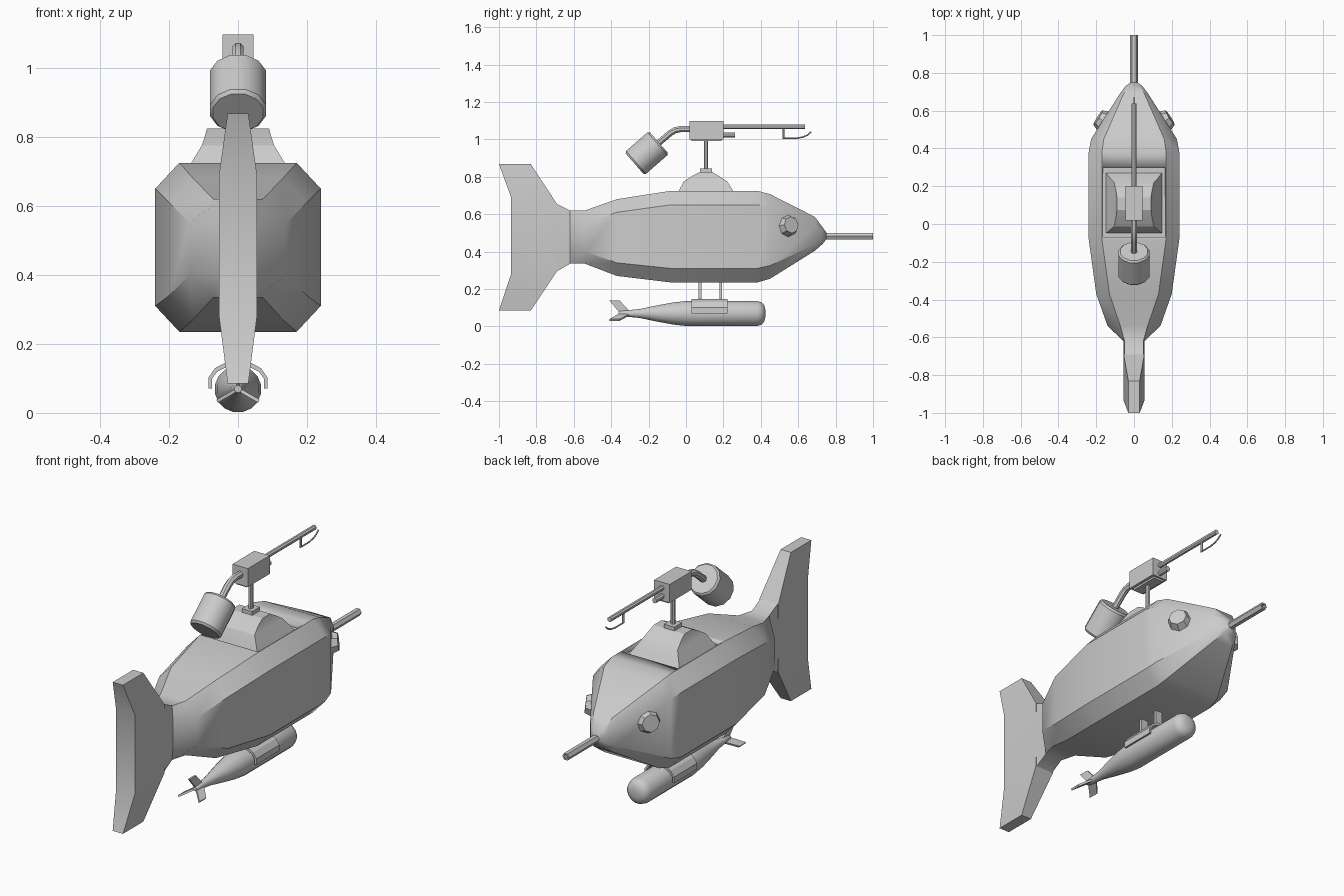
import bpy, bmesh, math
from mathutils import Vector

if "Cube" in bpy.data.objects:
    bpy.data.objects.remove(bpy.data.objects["Cube"])


def finish(ob, angle=32):
    bpy.ops.object.select_all(action='DESELECT')
    ob.select_set(True)
    bpy.context.view_layer.objects.active = ob
    bpy.ops.object.shade_smooth_by_angle(angle=math.radians(angle))
    return ob


def loft(name, rings, angle=32):
    """Skin a list of equal-length point rings and cap both ends."""
    bm = bmesh.new()
    vs = [[bm.verts.new(p) for p in r] for r in rings]
    n = len(rings[0])
    for a, b in zip(vs, vs[1:]):
        for i in range(n):
            j = (i + 1) % n
            bm.faces.new((a[i], a[j], b[j], b[i]))
    bm.faces.new(vs[0][::-1])
    bm.faces.new(vs[-1])
    bmesh.ops.recalc_face_normals(bm, faces=bm.faces)
    me = bpy.data.meshes.new(name)
    bm.to_mesh(me)
    bm.free()
    ob = bpy.data.objects.new(name, me)
    bpy.context.collection.objects.link(ob)
    return finish(ob, angle)


def pipe(name, pts, radii, n=8, axis=None, phase=0.5, angle=32):
    """Round section swept along (y, z) points in the centre plane."""
    if not isinstance(radii, (list, tuple)):
        radii = [radii] * len(pts)
    P = [Vector((0, y, z)) for y, z in pts]
    rings = []
    for k, p in enumerate(P):
        t = Vector((0, *axis)) if axis else P[min(k + 1, len(P) - 1)] - P[max(k - 1, 0)]
        t.normalize()
        up = Vector((0, -t.z, t.y))
        ring = []
        for i in range(n):
            a = 2 * math.pi * (i + phase) / n
            ring.append(p + radii[k] * (Vector((math.cos(a), 0, 0)) + up * math.sin(a)))
        rings.append(ring)
    return loft(name, rings, angle)


def box(name, x, y, z):
    (x0, x1), (y0, y1), (z0, z1) = x, y, z
    return loft(name, [[(x0, y0, h), (x1, y0, h), (x1, y1, h), (x0, y1, h)] for h in (z0, z1)])


# Hull: octagonal sections (y, half width, half flat, bottom, lower side, upper side, top)
sections = [
    (-0.69, .055, .050, .295, .38, .57, .655),
    (-0.62, .055, .050, .335, .40, .55, .62),
    (-0.54, .140, .072, .335, .40, .55, .62),
    (-0.37, .200, .130, .270, .34, .61, .68),
    (-0.08, .240, .170, .235, .31, .65, .725),
    (0.38, .240, .170, .235, .31, .65, .725),
    (0.45, .227, .160, .255, .325, .638, .707),
    (0.69, .075, .055, .405, .44, .54, .585),
    (0.73, .045, .030, .440, .46, .515, .53),
    (0.75, .018, .012, .465, .475, .495, .503)]
hull = loft("hull", [[(t, y, zb), (w, y, zl), (w, y, zu), (t, y, zt),
                      (-t, y, zt), (-w, y, zu), (-w, y, zl), (-t, y, zb)]
                     for y, w, t, zb, zl, zu, zt in sections])

# Recessed hatch well in the deck
cutter = box("hatch_cutter", (-.165, .165), (-.07, .30), (.70, .80))
cutter.hide_render = True
mod = hull.modifiers.new("hatch_well", 'BOOLEAN')
mod.operation = 'DIFFERENCE'
mod.object = cutter
bpy.context.view_layer.objects.active = hull
bpy.ops.object.modifier_apply(modifier=mod.name)
bpy.data.objects.remove(cutter)

# Forked tail fin, thinner at the tips
tail = [((-1, .868), (-.83, .868), .03), ((-.935, .69), (-.69, .655), .055),
        ((-.935, .28), (-.69, .295), .055), ((-1, .085), (-.83, .085), .03)]
loft("tail_fin", [[(w, *b), (w, *f), (-w, *f), (-w, *b)] for b, f, w in tail])

# Domed hatch: stacked rectangles (z, half width, back y, front y)
dome = [(.695, .150, -.05, .275), (.725, .135, -.038, .252), (.775, .105, -.012, .22),
        (.805, .095, .035, .175), (.825, .09, .075, .14)]
loft("hatch_dome", [[(-w, a, z), (w, a, z), (w, b, z), (-w, b, z)] for z, w, a, b in dome], 25)

# Nose spike, hollow at its end
pipe("nose_tube", [(.72, .483), (1, .483), (1, .483), (.9, .483)],
     [.02, .02, .012, .012], 6, axis=(1, 0), phase=0)

# Eyes / portholes on both cheeks
for side, tag in ((1, "right"), (-1, "left")):
    d = Vector((side * .84, .54, .12))
    bpy.ops.mesh.primitive_cone_add(vertices=8, radius1=.066, radius2=.045, depth=.05,
                                    location=(side * .17, .55, .54),
                                    rotation=d.to_track_quat('Z', 'Y').to_euler())
    bpy.context.object.name = tag + "_eye"

# Gun mount and receiver
box("mount_foot", (-.03, .03), (.075, .14), (.815, .845))
pipe("mount_post", [(.107, .84), (.107, 1.0)], .012, 8)
box("gun_body", (-.045, .045), (.018, .2), (1.0, 1.097))
box("gun_base_plate", (-.03, .03), (.03, .19), (.99, 1.002))
pipe("short_barrel", [(.19, 1.023), (.262, 1.023)], .014, 8)
pipe("long_barrel", [(.19, 1.067), (.637, 1.067)], .013, 8)
pipe("burner_stem", [(.521, 1.06), (.521, 1.006)], .006, 6)
pipe("burner_pipe", [(.515, 1.006), (.59, 1.006), (.625, 1.012), (.65, 1.023), (.669, 1.04)],
     .004, 6)

# Fuel hose and canister
pipe("fuel_hose", [(.03, 1.055), (-.03, 1.055), (-.06, 1.048), (-.085, 1.033), (-.15, .978)],
     .018, 8)
a, b = Vector((-.145, .983)), Vector((-.275, .87))
pipe("fuel_canister", [a.lerp(b, t) for t in (0, .06, .94, 1)], [.075, .084, .084, .075],
     12, axis=tuple(b - a), angle=40)

# Torpedo body
prof = [(-.36, .01), (-.355, .014), (-.31, .018), (-.25, .024), (-.15, .045), (-.07, .060), (0, .068),
        (.38, .068), (.405, .060), (.418, .045), (.424, .022)]
pipe("torpedo", [(y, .069) for y, r in prof], [r for y, r in prof], 16, axis=(1, 0), angle=40)

# Three swept torpedo fins
for k in range(3):
    ang = math.radians(90 + 120 * k)
    rad = Vector((math.cos(ang), 0, math.sin(ang)))
    tan = Vector((-math.sin(ang), 0, math.cos(ang)))
    c = Vector((0, 0, .069))
    shape = [(-.36, .01), (-.30, .01), (-.355, .07), (-.41, .07)]
    loft(f"torpedo_fin_{k + 1}",
         [[c + Vector((0, y, 0)) + rad * r + tan * s for y, r in shape] for s in (-.005, .005)])

# Clamp over the torpedo and its two hangers
half_out = [(.086, .07), (.086, .102), (.066, .130), (.034, .147)]
half_in = [(.024, .137), (.060, .120), (.076, .098), (.076, .07)]
arch = (half_out + [(-x, z) for x, z in half_out[::-1]]
        + [(-x, z) for x, z in half_in[::-1]] + half_in)
loft("torpedo_clamp", [[(x, y, z) for x, z in arch] for y in (.03, .222)], 20)
for k, y in enumerate((.068, .178)):
    box(f"torpedo_hanger_{k + 1}", (-.02, .02), (y, y + .015), (.13, .245))
